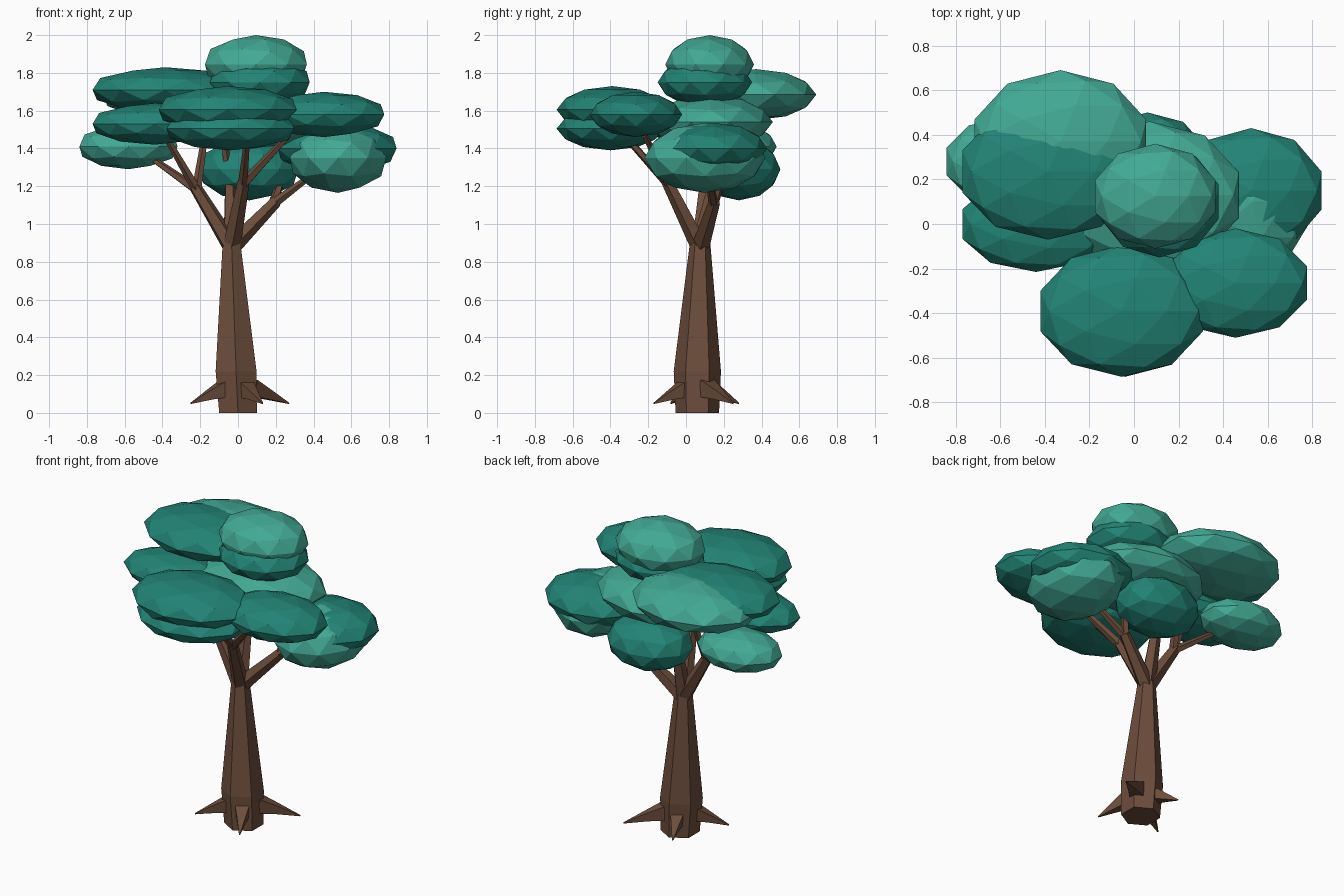
import bpy, bmesh, math
from mathutils import Vector

cube = bpy.data.objects.get("Cube")
if cube:
    bpy.data.objects.remove(cube, do_unlink=True)


def material(name, colour):
    m = bpy.data.materials.new(name)
    m.use_nodes = True
    m.diffuse_color = (*colour, 1)
    m.node_tree.nodes["Principled BSDF"].inputs["Base Color"].default_value = (*colour, 1)
    return m


LIGHT = material("light_leaf_green", (0.055, 0.40, 0.30))
DARK = material("dark_leaf_green", (0.016, 0.23, 0.18))
BARK = material("bark_brown", (0.15, 0.075, 0.045))


def add_object(name, bm, mat):
    bmesh.ops.recalc_face_normals(bm, faces=bm.faces)
    mesh = bpy.data.meshes.new(name)
    bm.to_mesh(mesh)
    bm.free()
    mesh.materials.append(mat)
    ob = bpy.data.objects.new(name, mesh)
    bpy.context.collection.objects.link(ob)
    return ob


def leaf_clump(name, mat, centre, radii):
    """Squashed faceted ball; x is widened as its flat sides face that way."""
    bm = bmesh.new()
    bmesh.ops.create_icosphere(bm, subdivisions=2, radius=1)
    bmesh.ops.scale(bm, vec=(radii[0] * 1.05, radii[1], radii[2]), verts=bm.verts)
    bmesh.ops.translate(bm, vec=centre, verts=bm.verts)
    add_object(name, bm, mat)


def tube(name, rings, sides, upright=False):
    """Tapered tube through (point, radius) rings, capped at both ends."""
    bm = bmesh.new()
    points = [Vector(p) for p, r in rings]
    loops = []
    for i, (p, r) in enumerate(rings):
        direction = points[min(i + 1, len(points) - 1)] - points[max(i - 1, 0)]
        if upright:
            direction = Vector((0, 0, 1))
        turn = direction.to_track_quat('Z', 'Y')
        loop = []
        for k in range(sides):
            a = math.tau * (k + 0.5) / sides
            loop.append(bm.verts.new(points[i] + turn @ Vector((r * math.cos(a), r * math.sin(a), 0))))
        loops.append(loop)
    for low, high in zip(loops, loops[1:]):
        for k in range(sides):
            n = (k + 1) % sides
            bm.faces.new((low[k], low[n], high[n], high[k]))
    bm.faces.new(loops[0])
    bm.faces.new(loops[-1])
    return add_object(name, bm, BARK)


# Trunk
tube("trunk", [((0, 0.06, 0), 0.115), ((-0.01, 0.06, 0.22), 0.125),
               ((-0.035, 0.075, 0.92), 0.052)], 6, upright=True)

# Roots: thick at the trunk, pointed at the tip
for i, (x, y) in enumerate([(0.27, 0.25), (0.13, -0.17), (-0.25, -0.08), (-0.1, 0.28)]):
    tube(f"root_{i + 1}", [((x * 0.25, 0.06 + (y - 0.06) * 0.25, 0.13), 0.065),
                           ((x * 0.6, 0.06 + (y - 0.06) * 0.6, 0.095), 0.035),
                           ((x, y, 0.05), 0.004)], 4)

# Branches: each limb leaves the trunk top and splits into twigs
START = (-0.035, 0.075, 0.88)
limbs = {
    "right": ((-0.23, 0.10, 1.2), [(-0.38, 0.0, 1.46), (-0.46, 0.2, 1.35), (-0.17, 0.2, 1.5)]),
    "left": ((0.2, 0.15, 1.12), [(0.38, 0.12, 1.25), (0.26, 0.22, 1.33)]),
    "front": ((0.03, -0.1, 1.23), [(0.05, -0.32, 1.46), (0.27, -0.22, 1.47)]),
    "back": ((-0.04, 0.15, 1.22), [(0.03, 0.25, 1.35), (-0.08, 0.1, 1.48)]),
}
for side, (fork, twigs) in limbs.items():
    tube(f"{side}_branch", [(START, 0.05), (fork, 0.033)], 5)
    base = Vector(fork) + (Vector(START) - Vector(fork)) * 0.06
    for i, tip in enumerate(twigs):
        tube(f"{side}_twig_{i + 1}", [(base, 0.027), (tip, 0.016)], 5)

# Foliage
clumps = [
    ("crown_upper", LIGHT, (0.095, 0.125, 1.845), (0.27, 0.235, 0.155)),
    ("crown_lower", DARK, (0.115, 0.10, 1.75), (0.265, 0.25, 0.13)),
    ("high_back_light", LIGHT, (-0.33, 0.37, 1.685), (0.385, 0.32, 0.135)),
    ("high_back_dark", DARK, (-0.385, 0.235, 1.71), (0.385, 0.305, 0.12)),
    ("middle_light", LIGHT, (0.07, 0.13, 1.54), (0.40, 0.33, 0.14)),
    ("low_back", DARK, (0.06, 0.28, 1.29), (0.26, 0.22, 0.165)),
    ("front_upper", DARK, (-0.055, -0.39, 1.605), (0.365, 0.295, 0.125)),
    ("front_lower", DARK, (-0.04, -0.40, 1.505), (0.34, 0.285, 0.115)),
    ("front_left", DARK, (0.455, -0.265, 1.58), (0.32, 0.245, 0.12)),
    ("right_side", DARK, (-0.44, 0.0, 1.53), (0.33, 0.215, 0.11)),
    ("low_right_light", LIGHT, (-0.58, 0.28, 1.41), (0.26, 0.2, 0.12)),
    ("left_side_light", LIGHT, (0.53, 0.10, 1.35), (0.255, 0.32, 0.185)),
    ("left_side_dark", DARK, (0.525, 0.15, 1.40), (0.315, 0.28, 0.135)),
]
for name, mat, centre, radii in clumps:
    leaf_clump(f"foliage_{name}", mat, centre, radii)
